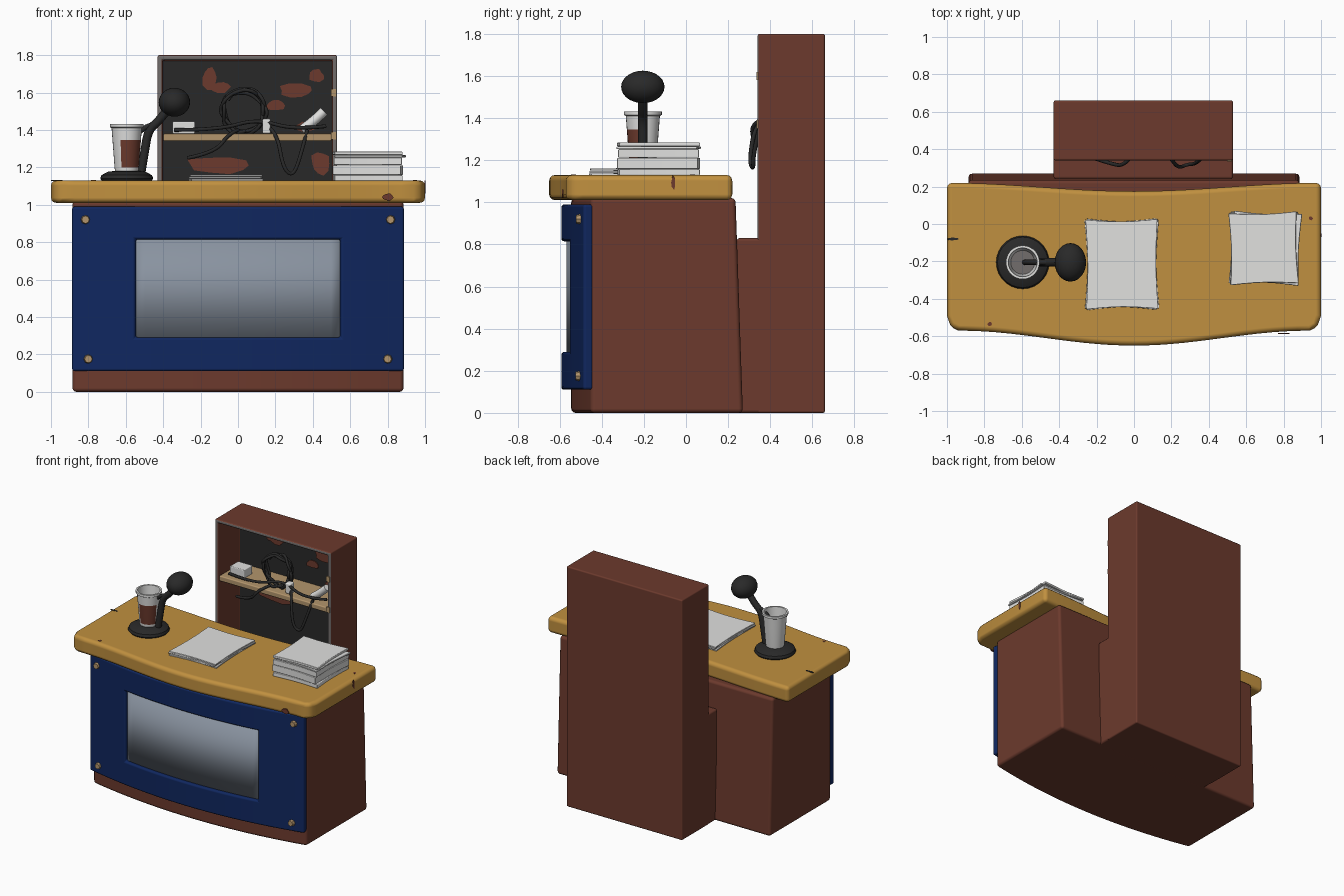
import bpy, bmesh, math, random
from mathutils import Matrix, Vector

random.seed(4)
if "Cube" in bpy.data.objects:
    bpy.data.objects.remove(bpy.data.objects["Cube"])


def material(name, r, g, b):
    m = bpy.data.materials.new(name)
    m.use_nodes = True
    m.diffuse_color = (r, g, b, 1)
    node = next(n for n in m.node_tree.nodes if n.type == 'BSDF_PRINCIPLED')
    node.inputs["Base Color"].default_value = (r, g, b, 1)
    node.inputs["Roughness"].default_value = 0.8
    return m


BROWN = material("red_brown_wood", 0.15, 0.042, 0.026)
YELLOW = material("ochre_top", 0.53, 0.28, 0.05)
BLUE = material("navy_paint", 0.005, 0.02, 0.115)
PANE = material("blue_grey_pane", 0.25, 0.29, 0.35)
WHITE = material("paper_white", 0.75, 0.75, 0.74)
BLACK = material("charcoal", 0.022, 0.022, 0.022)
GREY = material("worn_grey", 0.17, 0.155, 0.15)
TAN = material("tan", 0.45, 0.3, 0.15)


def finish(name, bm, mats, bevel=0.0, solid=0.0, recalc=True):
    if recalc:
        bmesh.ops.recalc_face_normals(bm, faces=bm.faces)
    me = bpy.data.meshes.new(name)
    bm.to_mesh(me)
    bm.free()
    for m in mats:
        me.materials.append(m)
    for p in me.polygons:
        p.use_smooth = True
    ob = bpy.data.objects.new(name, me)
    bpy.context.collection.objects.link(ob)
    if solid:
        mod = ob.modifiers.new("thickness", 'SOLIDIFY')
        mod.thickness, mod.offset = solid, -1
    if bevel:
        mod = ob.modifiers.new("round", 'BEVEL')
        mod.width, mod.segments = bevel, 3
        mod.limit_method, mod.angle_limit = 'ANGLE', math.radians(35)
        mod.harden_normals = True
    else:
        me.set_sharp_from_angle(angle=math.radians(40))
    return ob


def prism(name, outline, z0, z1, mat, bevel=0.0, lean=0.0):
    """Extruded outline; lean pulls the rear of the top forward."""
    bm = bmesh.new()
    low = [bm.verts.new((x, y, z0)) for x, y in outline]
    top = [bm.verts.new((x, y - (lean if y > 0.1 else 0), z1)) for x, y in outline]
    bm.faces.new(low)
    bm.faces.new(top)
    for i in range(len(low)):
        j = (i + 1) % len(low)
        bm.faces.new((low[i], low[j], top[j], top[i]))
    return finish(name, bm, [mat], bevel)


def box(name, lo, hi, mat, bevel=0.0):
    return prism(name, [(lo[0], lo[1]), (hi[0], lo[1]), (hi[0], hi[1]), (lo[0], hi[1])],
                 lo[2], hi[2], mat, bevel)


def span(a, b, n):
    return [a + (b - a) * i / n for i in range(n + 1)]


def bow(x, edge, mid):
    return edge + (mid - edge) * (1 - (x / 0.89) ** 2)


def curved_sheet(name, xs, zs, edge, mid, mat, thick, hole=None, bevel=0.0):
    """Bowed upright sheet, with an optional opening."""
    bm = bmesh.new()
    v = [[bm.verts.new((x, bow(x, edge, mid), z)) for z in zs] for x in xs]
    for i in range(len(xs) - 1):
        for k in range(len(zs) - 1):
            if hole and abs(xs[i] + xs[i + 1]) / 2 < hole and k == 1:
                continue
            bm.faces.new((v[i][k], v[i + 1][k], v[i + 1][k + 1], v[i][k + 1]))
    return finish(name, bm, [mat], bevel, thick, recalc=False)


def lathe(name, rings, centre, mats, rule=None, sides=28):
    bm = bmesh.new()
    loops = []
    for r, z in rings:
        loops.append([bm.verts.new((centre[0] + r * math.cos(a), centre[1] + r * math.sin(a), z))
                      for a in span(0, 2 * math.pi, sides)[:-1]])
    for k in range(len(loops) - 1):
        for i in range(sides):
            j = (i + 1) % sides
            f = bm.faces.new((loops[k][i], loops[k][j], loops[k + 1][j], loops[k + 1][i]))
            if rule:
                f.material_index = rule(k, math.degrees(2 * math.pi * (i + 0.5) / sides))
    bm.faces.new(loops[0])
    cap = bm.faces.new(loops[-1])
    cap.material_index = len(mats) - 1
    return finish(name, bm, mats)


def tube(name, points, radius, mat):
    cu = bpy.data.curves.new(name, 'CURVE')
    cu.dimensions, cu.bevel_depth, cu.bevel_resolution = '3D', radius, 2
    cu.use_fill_caps = True
    s = cu.splines.new('NURBS')
    s.points.add(len(points) - 1)
    for p, co in zip(s.points, points):
        p.co = (*co, 1)
    s.order_u, s.use_endpoint_u, s.resolution_u = 3, True, 6
    cu.materials.append(mat)
    ob = bpy.data.objects.new(name, cu)
    bpy.context.collection.objects.link(ob)
    for sp in cu.splines:
        sp.use_smooth = True
    return ob


def plate(name, centre, u, v, w, h, mat, normal):
    """Thin irregular paint chip in the plane of u and v."""
    bm = bmesh.new()
    u, v, n = Vector(u), Vector(v), Vector(normal)
    ring = []
    for a in span(0, 2 * math.pi, 10)[:-1]:
        k = random.uniform(0.8, 1.25)
        ring.append(bm.verts.new(Vector(centre) + u * w * k * math.cos(a) + v * h * k * math.sin(a)))
    f = bm.faces.new(ring)
    ext = bmesh.ops.extrude_face_region(bm, geom=[f])
    bmesh.ops.translate(bm, vec=n * 0.006, verts=[g for g in ext["geom"] if isinstance(g, bmesh.types.BMVert)])
    return finish(name, bm, [mat])


# Desk body
front = [(x, bow(x, -0.45, -0.545)) for x in span(-0.885, 0.885, 24)]
prism("desk_body", front + [(0.885, 0.27), (-0.885, 0.27)], 0, 1.02, BROWN, 0.02, lean=0.035)

# Desk top with a bowed front and a slightly hollow rear edge
wave = [(x, -0.57 - 0.04 * (1 + math.cos(math.pi * x / 0.94))) for x in span(-0.94, 0.94, 28)]
rear = [(x, 0.22 - 0.045 * math.cos(math.pi * x / 2) ** 2) for x in span(1, -1, 20)]
prism("desk_top", wave + [(0.98, -0.55), (1, -0.49)] + rear + [(-1, -0.49), (-0.98, -0.55)],
      1.01, 1.13, YELLOW, 0.028)

# Front panel, pane and bolts
xs = span(-0.89, -0.55, 6) + span(-0.55, 0.55, 18)[1:] + span(0.55, 0.89, 6)[1:]
curved_sheet("front_panel", xs, [0.11, 0.29, 0.815, 0.99], -0.487, -0.592, BLUE, 0.05, 0.55, 0.014)
curved_sheet("front_pane", span(-0.56, 0.56, 18), [0.28, 0.825], -0.463, -0.568, PANE, 0.02)
for x, z in ((-0.815, 0.92), (0.815, 0.92), (-0.8, 0.175), (0.8, 0.175)):
    bm = bmesh.new()
    bmesh.ops.create_cone(bm, cap_ends=True, segments=8, radius1=0.027, radius2=0.02, depth=0.03,
                          matrix=Matrix.Translation((x, bow(x, -0.49, -0.595), z))
                          @ Matrix.Rotation(math.pi / 2, 4, 'X'))
    finish("panel_bolt", bm, [TAN])

# Tall cabinet: grey rim, brown walls, charcoal back
bm = bmesh.new()
bmesh.ops.create_cube(bm, size=1, matrix=Matrix.Translation((0.05, 0.5, 0.9))
                      @ Matrix.Diagonal((0.96, 0.32, 1.8, 1)))
face = min(bm.faces, key=lambda f: f.calc_center_median().y)
for f in bmesh.ops.inset_individual(bm, faces=[face], thickness=0.038)["faces"]:
    f.material_index = 1
ext = bmesh.ops.extrude_face_region(bm, geom=[face])
bmesh.ops.translate(bm, vec=(0, 0.26, 0), verts=[g for g in ext["geom"] if isinstance(g, bmesh.types.BMVert)])
for g in ext["geom"]:
    if isinstance(g, bmesh.types.BMFace):
        g.material_index = 2
if face.is_valid:
    bmesh.ops.delete(bm, geom=[face], context='FACES_ONLY')
finish("cabinet", bm, [BROWN, GREY, BLACK], 0.01)
box("cabinet_lower_front", (-0.43, 0.24, 0), (0.53, 0.55, 0.83), BROWN, 0.015)
box("cabinet_shelf", (-0.4, 0.345, 1.34), (0.5, 0.61, 1.38), TAN, 0.008)

# Worn patches on the cabinet back, and chips on the desk top
X, Y, Z = (1, 0, 0), (0, 1, 0), (0, 0, 1)
for x, z, w, h in ((-0.15, 1.68, 0.04, 0.06), (-0.09, 1.63, 0.05, 0.03), (0.31, 1.61, 0.09, 0.035),
                   (0.42, 1.69, 0.04, 0.03), (0.2, 1.53, 0.05, 0.03), (-0.1, 1.21, 0.17, 0.045),
                   (0.44, 1.22, 0.05, 0.06), (0.36, 1.42, 0.05, 0.025)):
    plate("worn_patch", (x, 0.598, z), X, Z, w, h, BROWN, (0, -1, 0))
plate("top_chip", (-0.77, -0.535, 1.126), X, Y, 0.012, 0.01, BROWN, Z)
plate("top_chip", (0.945, 0.03, 1.126), X, Y, 0.012, 0.01, BROWN, Z)
plate("front_chip", (0.8, -0.582, 1.04), X, Z, 0.035, 0.018, BROWN, (0, -1, 0))
plate("side_chip", (0.997, -0.06, 1.095), Y, Z, 0.01, 0.03, BROWN, X)
plate("side_notch", (-0.965, -0.08, 1.126), X, Y, 0.03, 0.008, BLACK, Z)


# Loose paper with pinched-out corners
def sheet(name, cx, cy, w, h, z0, z1, turn, bevel):
    pts = []
    corners = [(-1, -1), (1, -1), (1, 1), (-1, 1)]
    for (ax, ay), (bx, by) in zip(corners, corners[1:] + corners[:1]):
        for t in span(0, 1, 6)[:-1]:
            sag = 1 - 0.05 * math.sin(math.pi * t)
            x = (ax + (bx - ax) * t) * (sag if ax == bx else 1) * w / 2
            y = (ay + (by - ay) * t) * (sag if ay == by else 1) * h / 2
            pts.append((cx + x * math.cos(turn) - y * math.sin(turn),
                        cy + x * math.sin(turn) + y * math.cos(turn)))
    prism(name, pts, z0, z1, WHITE, bevel)


for i, turn in enumerate((0.03, -0.02, 0.01)):
    z = 1.128 + i * 0.011
    sheet("loose_sheet", -0.065, -0.215, 0.385, 0.48, z, z + 0.01, turn, 0.002)
z = 1.128
for thick, turn in ((0.03, 0.02), (0.052, -0.03), (0.04, 0.0), (0.012, -0.05), (0.018, 0.03)):
    sheet("stacked_paper", 0.7 + random.uniform(-.01, .01), -0.13, 0.365, 0.385, z, z + thick, turn, 0.005)
    z += thick + 0.001

# Desk microphone
MX, MY = -0.595, -0.205
lathe("microphone_base", [(0.13, 1.125), (0.142, 1.14), (0.135, 1.158), (0.1, 1.177), (0.05, 1.182)],
      (MX, MY), [BLACK])
tube("microphone_stem", [(-0.52, MY, 1.16), (-0.5, MY, 1.28), (-0.48, MY, 1.4), (-0.42, MY, 1.45),
                         (-0.36, MY, 1.53)], 0.023, BLACK)
bm = bmesh.new()
bmesh.ops.create_uvsphere(bm, u_segments=24, v_segments=14, radius=1,
                          matrix=Matrix.Translation((-0.34, MY, 1.548)) @ Matrix.Diagonal((0.084, 0.103, 0.077, 1)))
finish("microphone_head", bm, [BLACK])

# Paper cup with a brown label around the front, and a stirrer
lathe("cup", [(0.062, 1.175), (0.065, 1.2), (0.076, 1.345), (0.081, 1.41), (0.09, 1.415), (0.09, 1.432),
              (0.077, 1.432), (0.064, 1.27)], (MX, MY), [WHITE, BROWN, GREY],
      lambda k, a: 1 if k == 1 and 250 < a < 352 else 0)
tube("stirrer", [(-0.585, MY, 1.29), (-0.54, MY, 1.41), (-0.46, MY, 1.425)], 0.014, BLACK)

# Coiled and hanging cables
coil = []
for i in range(45):
    a, k = i * math.pi / 5, random.uniform(0.8, 1.1)
    coil.append((0.03 + 0.125 * k * math.cos(a), 0.42 + random.uniform(-.04, .04), 1.5 + 0.125 * k * math.sin(a)))
tube("cable_coil", coil, 0.01, BLACK)
for path in ([(0.16, 0.4, 1.42), (0.21, 0.33, 1.38), (0.24, 0.3, 1.2), (0.29, 0.32, 1.15), (0.33, 0.32, 1.24),
              (0.37, 0.36, 1.4)],
             [(0.0, 0.38, 1.4), (-0.05, 0.31, 1.38), (-0.12, 0.32, 1.28), (-0.27, 0.37, 1.25)],
             [(-0.34, 0.38, 1.4), (-0.1, 0.34, 1.4), (0.1, 0.4, 1.46), (0.3, 0.34, 1.4), (0.47, 0.38, 1.42)]):
    tube("loose_cable", path, 0.01, BLACK)

# Small things on the shelf
box("shelf_carton", (-0.35, 0.4, 1.38), (-0.23, 0.5, 1.445), WHITE, 0.006)
box("shelf_cap", (0.13, 0.37, 1.38), (0.175, 0.42, 1.46), WHITE, 0.01)
tube("rolled_paper", [(0.34, 0.4, 1.4), (0.4, 0.4, 1.44), (0.46, 0.4, 1.5)], 0.026, WHITE)
for z in (1.6, 1.37):
    box("hinge", (0.497, 0.334, z - 0.02), (0.524, 0.345, z + 0.02), TAN)
